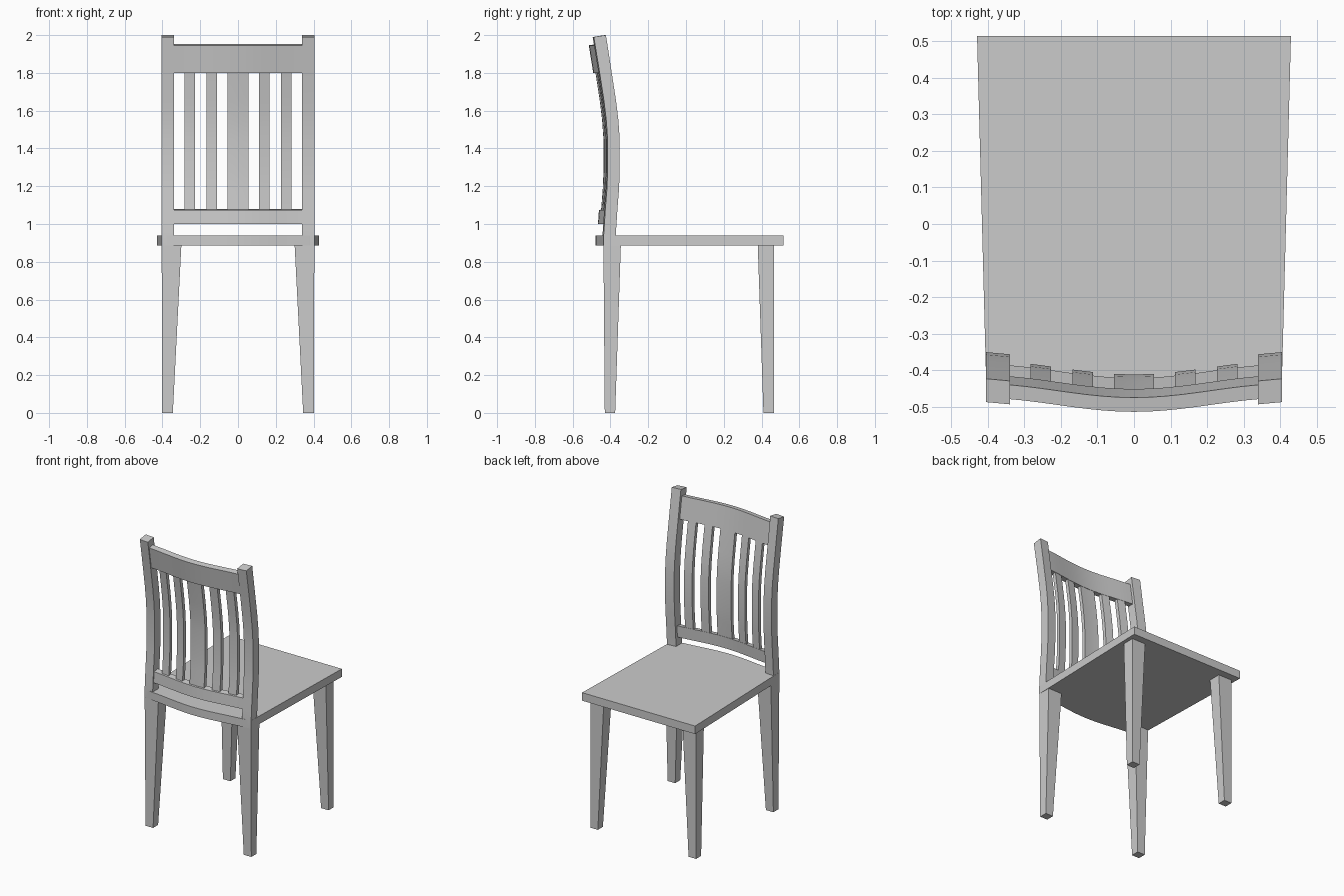
import bpy, bmesh, math

if "Cube" in bpy.data.objects:
    bpy.data.objects.remove(bpy.data.objects["Cube"])

# Side profile of the backrest: rear face of the posts as (z, y)
SPINE = [(0.885, -0.436), (0.94, -0.436), (1.0, -0.432), (1.08, -0.427), (1.18, -0.419),
         (1.27, -0.415), (1.45, -0.415), (1.55, -0.422), (1.65, -0.434), (1.8, -0.457), (2.0, -0.488)]


def spine(z):
    for (z0, y0), (z1, y1) in zip(SPINE, SPINE[1:]):
        if z <= z1:
            return y0 + (y1 - y0) * (z - z0) / (z1 - z0)
    return SPINE[-1][1]


def bow(x):
    # backward bow across the width, 0 at the middle
    return 0.019 * (1 - math.cos(math.pi * x / 0.42))


def loft(name, rings, mirror=False):
    bm = bmesh.new()
    vr = [[bm.verts.new(p) for p in r] for r in rings]
    n = len(vr[0])
    for a, b in zip(vr, vr[1:]):
        for i in range(n):
            j = (i + 1) % n
            bm.faces.new((a[i], a[j], b[j], b[i]))
    bm.faces.new(vr[0][::-1])
    bm.faces.new(vr[-1])
    bmesh.ops.recalc_face_normals(bm, faces=bm.faces)
    me = bpy.data.meshes.new(name)
    bm.to_mesh(me)
    bm.free()
    me.polygons.foreach_set("use_smooth", [True] * len(me.polygons))
    me.set_sharp_from_angle(angle=math.radians(30))
    ob = bpy.data.objects.new(name, me)
    bpy.context.collection.objects.link(ob)
    if mirror:
        ob.modifiers.new("Mirror", 'MIRROR').use_axis[0] = True
    return ob


def rect(x0, x1, y0, y1, z):
    return [(x0, y0, z), (x1, y0, z), (x1, y1, z), (x0, y1, z)]


# Seat with bowed rear edge
back = [(0.34 * i / 8, -0.48 + bow(0.34 * i / 8)) for i in range(-8, 9)]
outline = [(-0.405, -0.434)] + back + [(0.405, -0.434), (0.43, 0.515), (-0.43, 0.515)]
loft("seat", [[(x, y, z) for x, y in outline] for z in (0.885, 0.94)])

# Tapered legs
loft("front_leg", [rect(0.345, 0.402, 0.41, 0.465, 0), rect(0.30, 0.402, 0.38, 0.465, 0.885)], True)
loft("rear_leg", [rect(0.345, 0.402, -0.43, -0.375, 0), rect(0.30, 0.404, -0.437, -0.345, 0.885)], True)

# Curved back posts, slightly turned, tops square to the lean
rings = []
for z, y in SPINE:
    drop = 0.01 if z == 2.0 else 0
    rings.append([(0.34, y - 0.006, z - drop), (0.405, y, z - drop),
                  (0.405, y + 0.064, z), (0.34, y + 0.058, z)])
loft("back_post", rings, True)


# Bowed rails between the posts
def rail(name, z0, z1):
    rings = []
    for i in range(-8, 9):
        x = 0.342 * i / 8
        a, b = spine(z0) - 0.034 + bow(x), spine(z1) - 0.034 + bow(x)
        rings.append([(x, a, z0), (x, b, z1 - 0.006), (x, b + 0.039, z1), (x, a + 0.039, z0)])
    loft(name, rings)


rail("top_rail", 1.8, 1.952)
rail("lower_rail", 1.0, 1.08)


# Curved vertical slats
def slat(name, xs, mirror):
    rings = []
    for z in [1.06] + [p[0] for p in SPINE if 1.06 < p[0] < 1.81] + [1.82]:
        y = spine(z)
        rings.append([(x, y - 0.022 + bow(x), z) for x in xs] +
                     [(x, y + 0.003 + bow(x), z) for x in reversed(xs)])
    loft(name, rings, mirror)


slat("centre_slat", [-0.055, -0.028, 0, 0.028, 0.055], False)
slat("inner_slat", [0.112, 0.168], True)
slat("outer_slat", [0.227, 0.283], True)
